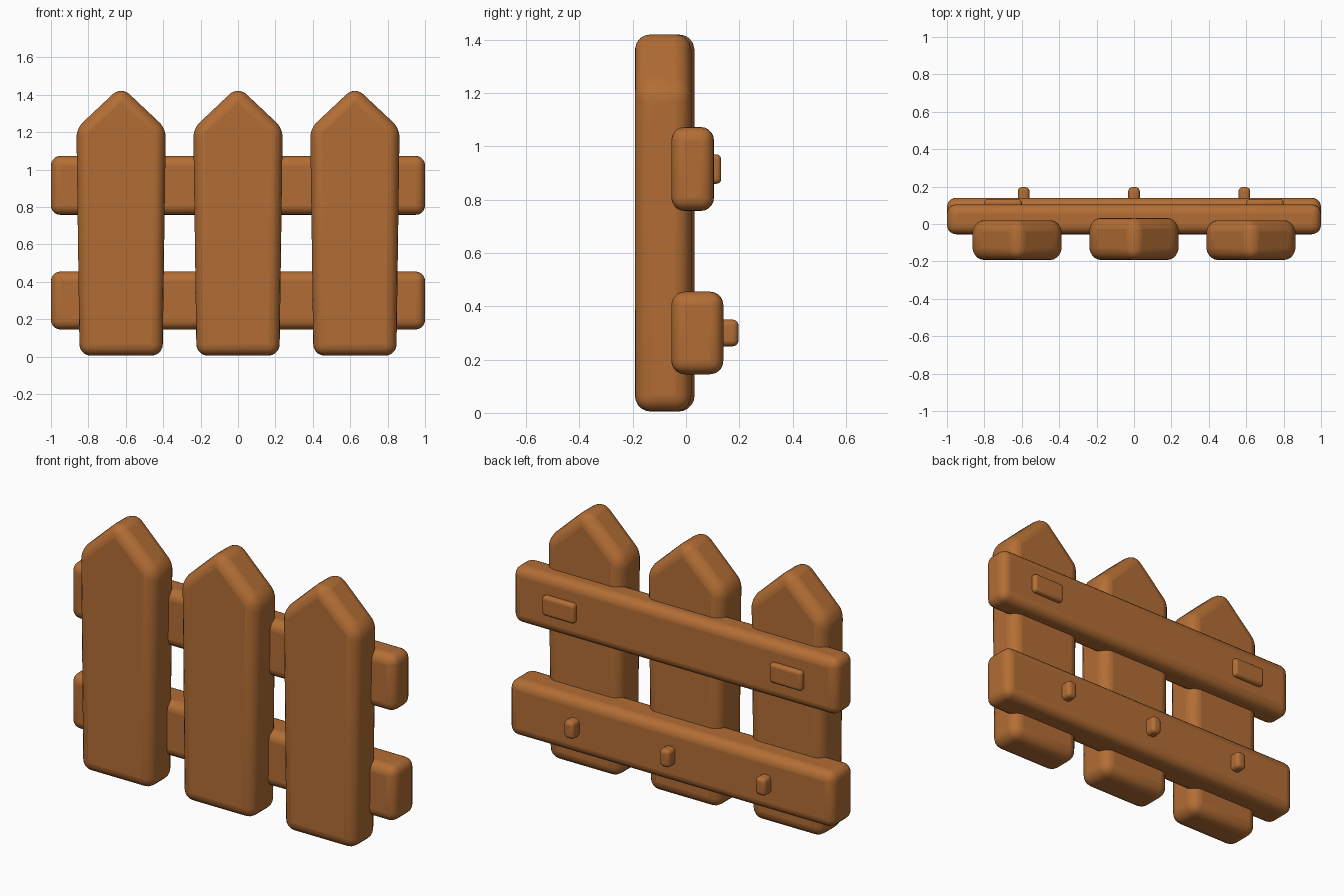
import bpy
import bmesh
import math

cube = bpy.data.objects.get("Cube")
if cube:
    bpy.data.objects.remove(cube, do_unlink=True)

wood = bpy.data.materials.new("warm_brown_wood")
wood.use_nodes = True
colour = (0.45, 0.155, 0.035, 1)
wood.diffuse_color = colour
wood.node_tree.nodes["Principled BSDF"].inputs["Base Color"].default_value = colour


def board(name, outline, y_front, y_back, radius):
    """Extrude an x-z outline along y and round all its edges."""
    bm = bmesh.new()
    face = bm.faces.new([bm.verts.new((x, y_front, z)) for x, z in outline])
    extruded = bmesh.ops.extrude_face_region(bm, geom=[face])["geom"]
    for v in extruded:
        if isinstance(v, bmesh.types.BMVert):
            v.co.y = y_back
    bmesh.ops.recalc_face_normals(bm, faces=bm.faces)
    mesh = bpy.data.meshes.new(name)
    bm.to_mesh(mesh)
    bm.free()
    mesh.materials.append(wood)
    obj = bpy.data.objects.new(name, mesh)
    bpy.context.collection.objects.link(obj)
    bevel = obj.modifiers.new("rounded_edges", "BEVEL")
    bevel.width = radius
    bevel.segments = 5
    bevel.limit_method = "ANGLE"
    bevel.angle_limit = math.radians(20)
    bpy.ops.object.select_all(action="DESELECT")
    obj.select_set(True)
    bpy.context.view_layer.objects.active = obj
    bpy.ops.object.shade_smooth_by_angle(angle=math.radians(40))
    return obj


def rectangle(x0, x1, z0, z1):
    return [(x0, z0), (x1, z0), (x1, z1), (x0, z1)]


# Upright pickets, slightly wider towards the pointed top
for side, x, back in (("right", -0.625, 0.02), ("middle", 0, 0.032), ("left", 0.625, 0.02)):
    outline = [(x - 0.222, 0.005), (x + 0.222, 0.005), (x + 0.239, 1.22),
               (x, 1.445), (x - 0.239, 1.22)]
    board(side + "_picket", outline, -0.192, back, 0.06)

# Cross rails behind the pickets
board("upper_rail", rectangle(-1, 1, 0.758, 1.073), -0.055, 0.105, 0.05)
board("lower_rail", rectangle(-1, 1, 0.145, 0.455), -0.055, 0.14, 0.05)

# Wide pegs on the upper rail
for side, x in (("right", -0.70), ("left", 0.70)):
    board(side + "_wide_peg", rectangle(x - 0.1, x + 0.1, 0.86, 0.97), 0.07, 0.132, 0.018)

# Small pegs on the lower rail
for side, x in (("right", -0.59), ("middle", 0), ("left", 0.59)):
    board(side + "_small_peg", rectangle(x - 0.031, x + 0.031, 0.25, 0.35), 0.1, 0.197, 0.022)
